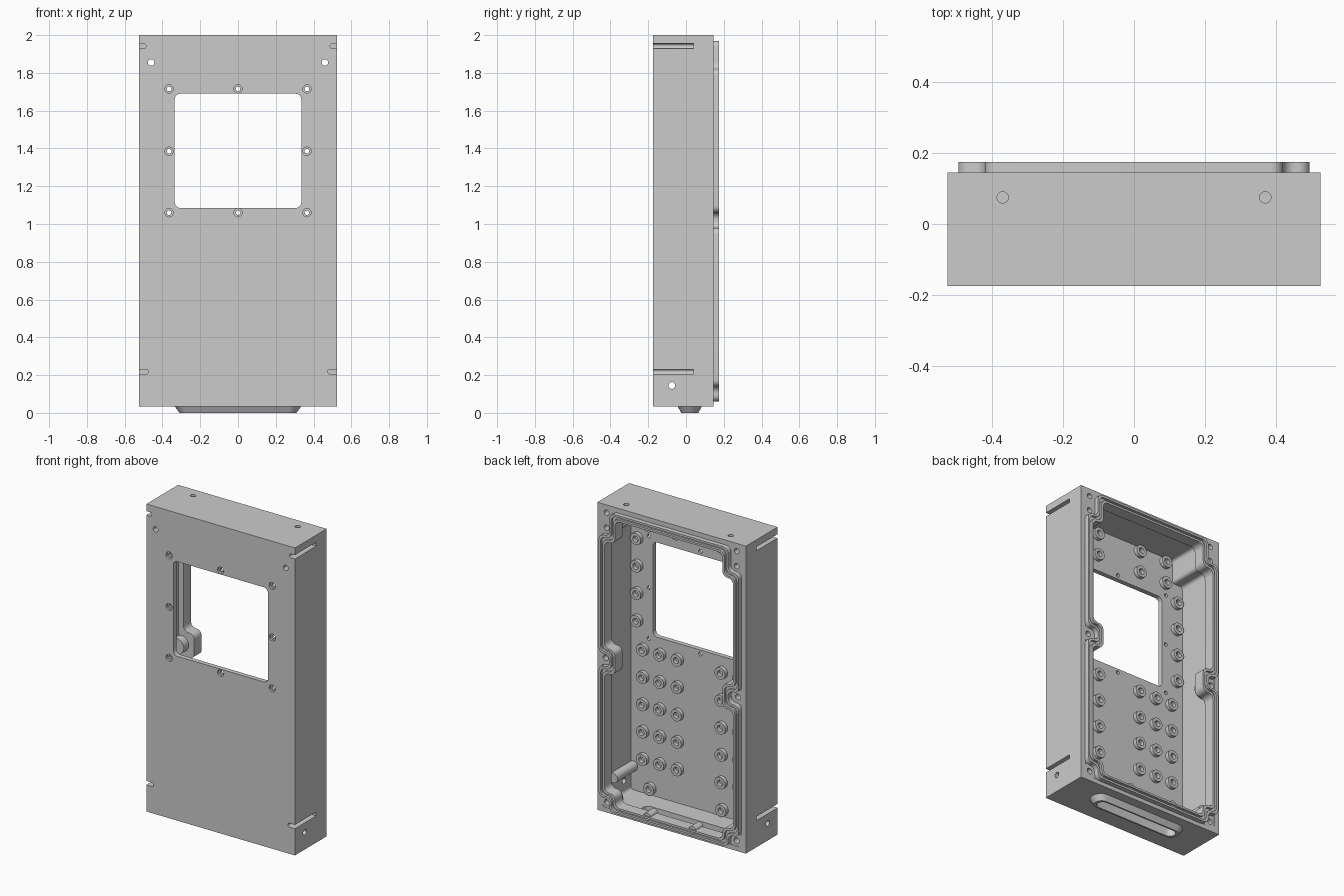
import bpy, bmesh
from math import sin, cos, pi
from mathutils import Vector

cube = bpy.data.objects.get("Cube")
if cube:
    bpy.data.objects.remove(cube, do_unlink=True)

grey = bpy.data.materials.new("plain grey")
grey.use_nodes = True
COLOUR = (0.6, 0.6, 0.6, 1)
grey.diffuse_color = COLOUR
grey.node_tree.nodes["Principled BSDF"].inputs["Base Color"].default_value = COLOUR

PLACE = {"x": lambda a, b, d: (d, a, b),
         "y": lambda a, b, d: (a, d, b),
         "z": lambda a, b, d: (a, b, d)}


# Two-dimensional outlines
def circle(cx, cy, r, n=24):
    return [(cx + r * cos(2 * pi * i / n), cy + r * sin(2 * pi * i / n)) for i in range(n)]


def rounded(points, r, n=6):
    out = []
    for i, p in enumerate(points):
        p = Vector(p)
        u = (Vector(points[i - 1]) - p).normalized()
        v = (Vector(points[(i + 1) % len(points)]) - p).normalized()
        c = p + r * (u + v)
        for k in range(n + 1):
            t = k * pi / 2 / n
            out.append(tuple(c - r * (v * cos(t) + u * sin(t))))
    return out


def rect(x0, x1, y0, y1):
    return [(x0, y0), (x1, y0), (x1, y1), (x0, y1)]


def mirrored(half):
    return half + [(-x, z) for x, z in reversed(half)]


def seal_outline(o, notched=True):
    """Rim path stepped around the screw bosses, moved inward by o."""
    side, notch = 0.495 - o, 0.42 - o
    half = [(notch, 1.97 - o), (notch, 1.82 - o), (side, 1.82 - o)]
    if notched:
        half += [(side, 1.06 + o), (notch, 1.06 + o), (notch, 0.98 - o),
                 (side, 0.98 - o), (side, 0.14 + o), (notch, 0.14 + o), (notch, 0.06 + o)]
    else:
        half += [(side, 0.06 + o)]
    return rounded(mirrored(half), 0.035 if notched else 0.02)


# Solids made by joining outlines along an axis
def loft(bm, axis, sections, ring=False):
    loops = [[bm.verts.new(PLACE[axis](a, b, d)) for a, b in pts] for pts, d in sections]
    pairs = list(zip(loops, loops[1:]))
    if ring:
        pairs.append((loops[-1], loops[0]))
    else:
        bm.faces.new(loops[0])
        bm.faces.new(loops[-1])
    for p, q in pairs:
        for i in range(len(p)):
            j = (i + 1) % len(p)
            bm.faces.new((p[i], p[j], q[j], q[i]))


def prism(bm, axis, pts, d0, d1):
    loft(bm, axis, [(pts, d0), (pts, d1)])


def tube(bm, axis, outer, inner, d0, d1):
    loft(bm, axis, [(outer, d0), (outer, d1), (inner, d1), (inner, d0)], ring=True)


def finish(name, bm):
    bmesh.ops.recalc_face_normals(bm, faces=bm.faces)
    mesh = bpy.data.meshes.new(name)
    bm.to_mesh(mesh)
    bm.free()
    mesh.materials.append(grey)
    obj = bpy.data.objects.new(name, mesh)
    bpy.context.collection.objects.link(obj)
    return obj


def combine(target, bm, operation):
    tool = finish("helper", bm)
    tool.hide_render = True
    mod = target.modifiers.new("cut", "BOOLEAN")
    mod.operation, mod.solver, mod.object = operation, "EXACT", tool
    bpy.context.view_layer.objects.active = target
    bpy.ops.object.modifier_apply(modifier=mod.name)
    bpy.data.objects.remove(tool, do_unlink=True)


# Case shell: open at the back, with solid top corners
bm = bmesh.new()
prism(bm, "y", rect(-0.525, 0.525, 0.035, 2), -0.175, 0.145)
case = finish("case_shell", bm)
bm = bmesh.new()
prism(bm, "y", seal_outline(0.005, notched=False), -0.145, 0.3)
combine(case, bm, "DIFFERENCE")

# Rounded housings behind the lower slots and the screw bosses
bm = bmesh.new()
for s in (-1, 1):
    prism(bm, "y", circle(s * 0.475, 0.218, 0.032), -0.16, 0.06)
    prism(bm, "y", circle(s * 0.468, 1.02, 0.05), 0.05, 0.143)
    prism(bm, "y", circle(s * 0.458, 0.1, 0.05), 0.05, 0.143)
combine(case, bm, "UNION")

# Window, slots, screw holes and cable opening
bm = bmesh.new()
prism(bm, "y", rounded(rect(-0.335, 0.335, 1.085, 1.69), 0.03), -0.2, -0.1)
for z in (1.06, 1.385, 1.715):
    for x in (-0.365, 0, 0.365):
        if x or z != 1.385:
            wide, narrow = circle(x, z, 0.022), circle(x, z, 0.012)
            loft(bm, "y", [(wide, -0.2), (wide, -0.162), (narrow, -0.162), (narrow, -0.1)])
for s in (-1, 1):
    prism(bm, "y", circle(s * 0.46, 1.855, 0.017), -0.3, 0.3)
    prism(bm, "y", circle(s * 0.46, 1.95, 0.017), 0.07, 0.3)
    prism(bm, "y", circle(s * 0.468, 1.02, 0.018), 0.08, 0.3)
    prism(bm, "y", circle(s * 0.458, 0.1, 0.018), 0.08, 0.3)
    for z, depth in ((0.218, 0.475), (1.942, 0.487)):
        x0, x1 = sorted((s * depth, s * 0.6))
        slot = rounded(rect(x0, x1, z - 0.0125, z + 0.0125), 0.012)
        prism(bm, "y", slot, -0.3, 0.04)
    prism(bm, "x", circle(-0.075, 0.145, 0.018), s * 0.45, s * 0.6)
    prism(bm, "z", circle(s * 0.37, 0.075, 0.016), 1.9, 2.1)
prism(bm, "z", rounded(rect(-0.29, 0.29, -0.015, 0.055), 0.034), -0.1, 0.1)
combine(case, bm, "DIFFERENCE")

# Raised sealing rim with a gasket groove
bm = bmesh.new()
inner, outer = seal_outline(0.04), seal_outline(0)
g0, g1 = seal_outline(0.013), seal_outline(0.027)
loft(bm, "y", [(outer, 0.1), (outer, 0.175), (g0, 0.175), (g0, 0.16),
               (g1, 0.16), (g1, 0.175), (inner, 0.175), (inner, 0.1)], ring=True)
rim = finish("sealing_rim", bm)

# Small posts on the lower rim
bm = bmesh.new()
for x in (-0.16, 0.16):
    prism(bm, "y", circle(x, 0.095, 0.025), 0.09, 0.165)
posts = finish("rim_posts", bm)

# Tapered collar below the cable opening
bm = bmesh.new()
top = rounded(rect(-0.335, 0.335, -0.045, 0.085), 0.064)
low = rounded(rect(-0.31, 0.31, -0.025, 0.065), 0.044)
hole = rounded(rect(-0.29, 0.29, -0.015, 0.055), 0.034)
loft(bm, "z", [(top, 0.036), (low, 0), (hole, 0), (hole, 0.036)], ring=True)
collar = finish("cable_collar", bm)

# Mounting standoffs on the inside of the front panel
spots = [(0.35, 0.11), (-0.16, 0.11)]
for s in (-1, 1):
    spots += [(s * x, 0.285 + 0.175 * i) for x in (0.155, 0.28, 0.4) for i in range(5)]
    spots += [(s * 0.442, 1.16 + 0.175 * i) for i in range(4)]
    spots += [(s * x, z) for x in (0.16, 0.355) for z in (1.79, 1.93)]
bm = bmesh.new()
for x, z in spots:
    tube(bm, "y", circle(x, z, 0.038, 16), circle(x, z, 0.019, 16), -0.15, -0.12)
standoffs = finish("standoffs", bm)

# Smooth the round parts, keep the edges sharp
for obj in (case, rim, posts, collar, standoffs):
    bpy.ops.object.select_all(action="DESELECT")
    obj.select_set(True)
    bpy.context.view_layer.objects.active = obj
    bpy.ops.object.shade_smooth_by_angle(angle=pi / 6)
